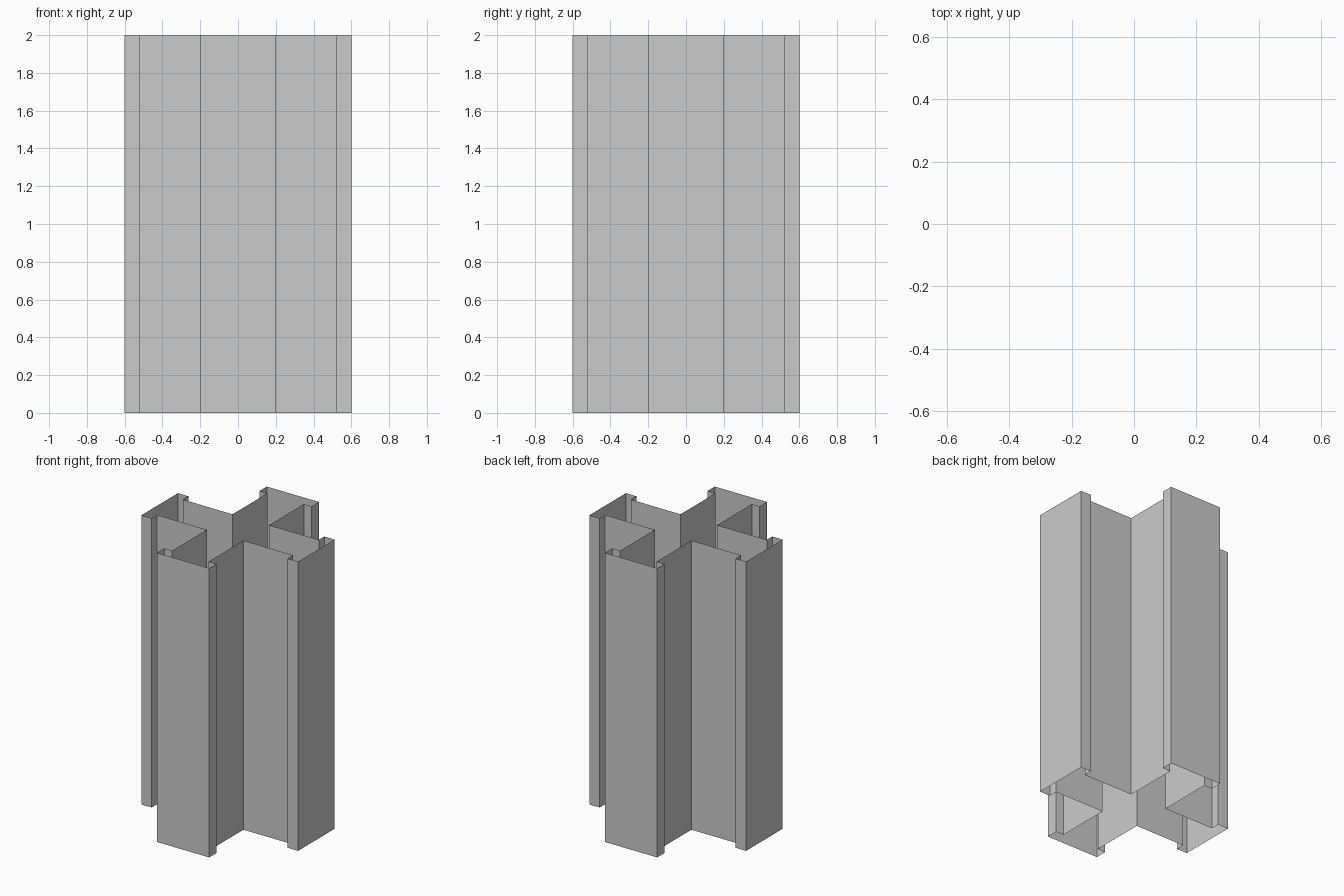
import bpy
import bmesh
from mathutils import Matrix, Vector
from math import pi

if "Cube" in bpy.data.objects:
    bpy.data.objects.remove(bpy.data.objects["Cube"])

HEIGHT = 2.0

# One arm of the cross-shaped section (the +x arm); the other three are rotations
arm = [(0.14, -0.14), (0.52, -0.14), (0.52, -0.20), (0.60, -0.20),
       (0.60, 0.20), (0.52, 0.20), (0.52, 0.14)]

bm = bmesh.new()

# Closed outline of the section, counter-clockwise
loop = []
for i in range(4):
    turn = Matrix.Rotation(i * pi / 2, 3, 'Z')
    loop += [bm.verts.new(turn @ Vector((x, y, 0))) for x, y in arm]

# Open-ended walls: one upright quad per outline edge, facing outward
top = [bm.verts.new(v.co + Vector((0, 0, HEIGHT))) for v in loop]
count = len(loop)
for i in range(count):
    j = (i + 1) % count
    bm.faces.new((loop[i], loop[j], top[j], top[i]))

mesh = bpy.data.meshes.new("cross_column_walls")
bm.to_mesh(mesh)
bm.free()
column = bpy.data.objects.new("cross_column_walls", mesh)
bpy.context.collection.objects.link(column)
